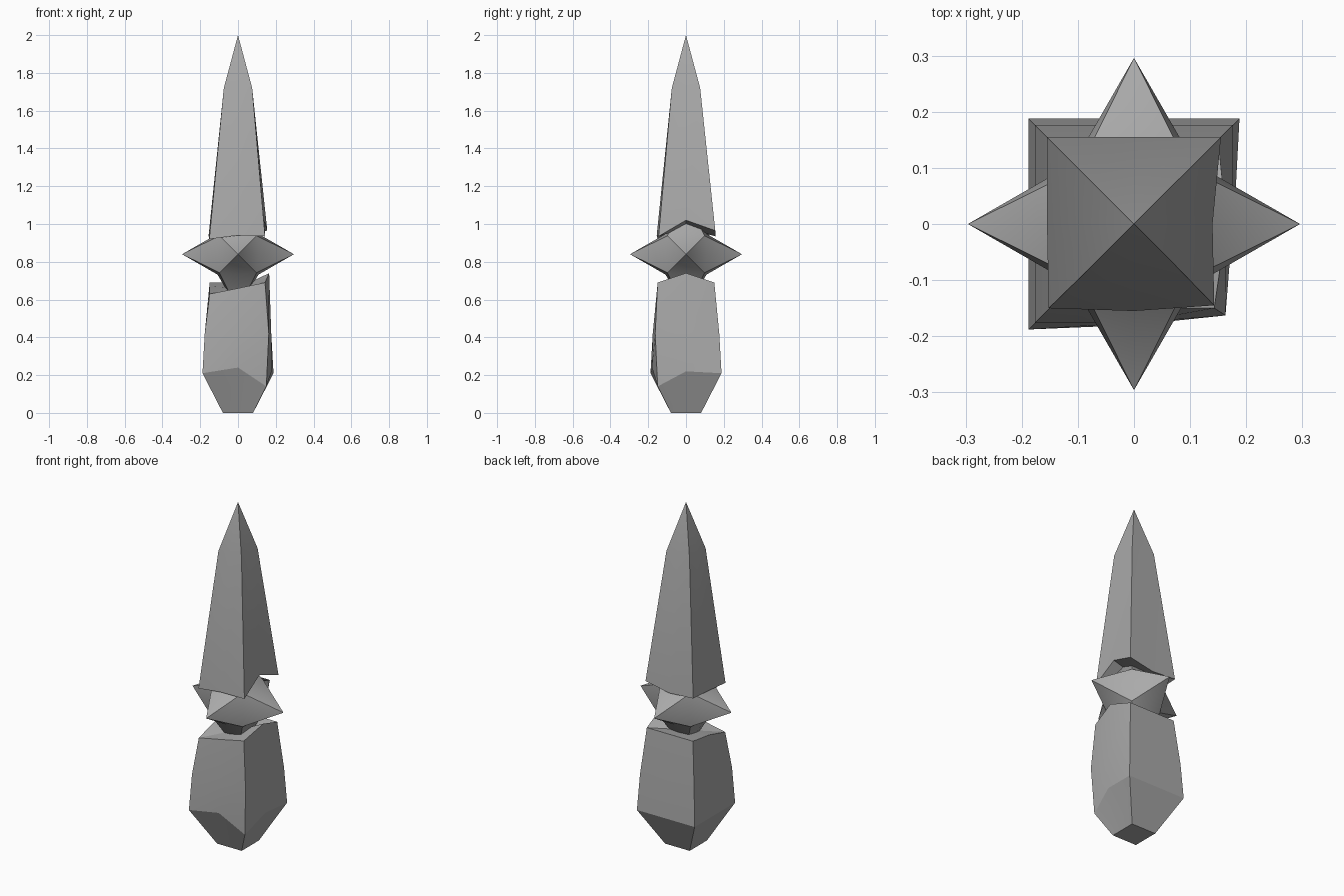
import bpy
import bmesh
import math
from itertools import product

cube = bpy.data.objects.get("Cube")
if cube:
    bpy.data.objects.remove(cube, do_unlink=True)

stone = bpy.data.materials.new("grey stone")
stone.use_nodes = True
GREY = (0.4, 0.4, 0.4, 1)
stone.diffuse_color = GREY
stone.node_tree.nodes["Principled BSDF"].inputs["Base Color"].default_value = GREY

# Square outline: corners and side middles, starting at the front right corner
SIDES = [(-1, -1), (0, -1), (1, -1), (1, 0), (1, 1), (0, 1), (-1, 1), (-1, 0)]


def finish(name, bm, angle):
    bmesh.ops.recalc_face_normals(bm, faces=bm.faces)
    mesh = bpy.data.meshes.new(name)
    bm.to_mesh(mesh)
    bm.free()
    mesh.materials.append(stone)
    obj = bpy.data.objects.new(name, mesh)
    bpy.context.collection.objects.link(obj)
    bpy.ops.object.select_all(action='DESELECT')
    obj.select_set(True)
    bpy.context.view_layer.objects.active = obj
    bpy.ops.object.shade_smooth_by_angle(angle=math.radians(angle))
    return obj


def ring(half, height, moved=None):
    """Square ring; moved maps a side direction to its own position."""
    moved = moved or {}
    return [moved.get((x, y), (x * half, y * half, height)) for x, y in SIDES]


def loft(name, rings, bottom, top):
    """Skin the rings and close both ends with fans to a centre height."""
    bm = bmesh.new()
    rows = [[bm.verts.new(p) for p in r] for r in rings]
    n = len(SIDES)
    for low, high in zip(rows, rows[1:]):
        for i in range(n):
            j = (i + 1) % n
            bm.faces.new((low[i], low[j], high[j], high[i]))
    for row, height in ((rows[0], bottom), (rows[-1], top)):
        centre = bm.verts.new((0, 0, height))
        for i in range(n):
            bm.faces.new((row[i], row[(i + 1) % n], centre))
    return finish(name, bm, 20)


# Lower block with one chipped corner and an uneven top
loft("lower_block", [
    ring(0.08, 0),
    ring(0.188, 0.21, {(1, -1): (0.15, -0.15, 0.14), (1, 0): (0.178, 0, 0.22),
                       (0, -1): (0, -0.18, 0.24)}),
    ring(0.176, 0.42, {(1, -1): (0.163, -0.163, 0.42)}),
    ring(0.15, 0.69, {(-1, -1): (-0.15, -0.15, 0.63), (0, -1): (0, -0.15, 0.66),
                      (1, -1): (0.143, -0.15, 0.69), (1, 0): (0.165, 0, 0.74),
                      (-1, 0): (-0.15, 0, 0.67)}),
], 0, 0.66)

# Upper spike with a raised notch in its lower rim
loft("upper_spike", [
    ring(0.155, 0.935, {(-1, -1): (-0.152, -0.15, 0.92), (1, -1): (0.143, -0.145, 0.935),
                        (1, 0): (0.14, 0, 1.02), (1, 1): (0.155, 0.155, 0.965),
                        (0, -1): (0, -0.155, 0.94), (-1, 1): (-0.155, 0.155, 0.945)}),
    ring(0.075, 1.72),
], 0.98, 2)

# Six-pointed star: a cube whose face centres are drawn out into points
bm = bmesh.new()
MIDDLE, TIP, EDGE, CORNER = 0.84, 0.296, 0.108, 0.098
reach = {1: TIP, 2: EDGE, 3: CORNER}
verts = {}
for d in product((-1, 0, 1), repeat=3):
    count = sum(map(abs, d))
    if count:
        r = reach[count]
        verts[d] = bm.verts.new((d[0] * r, d[1] * r, d[2] * r + MIDDLE))
for axis, sign in product(range(3), (-1, 1)):
    def spot(u, v):
        d = [u, v]
        d.insert(axis, sign)
        return verts[tuple(d)]
    for i in range(8):
        bm.faces.new((spot(0, 0), spot(*SIDES[i]), spot(*SIDES[(i + 1) % 8])))
finish("star_guard", bm, 35)
